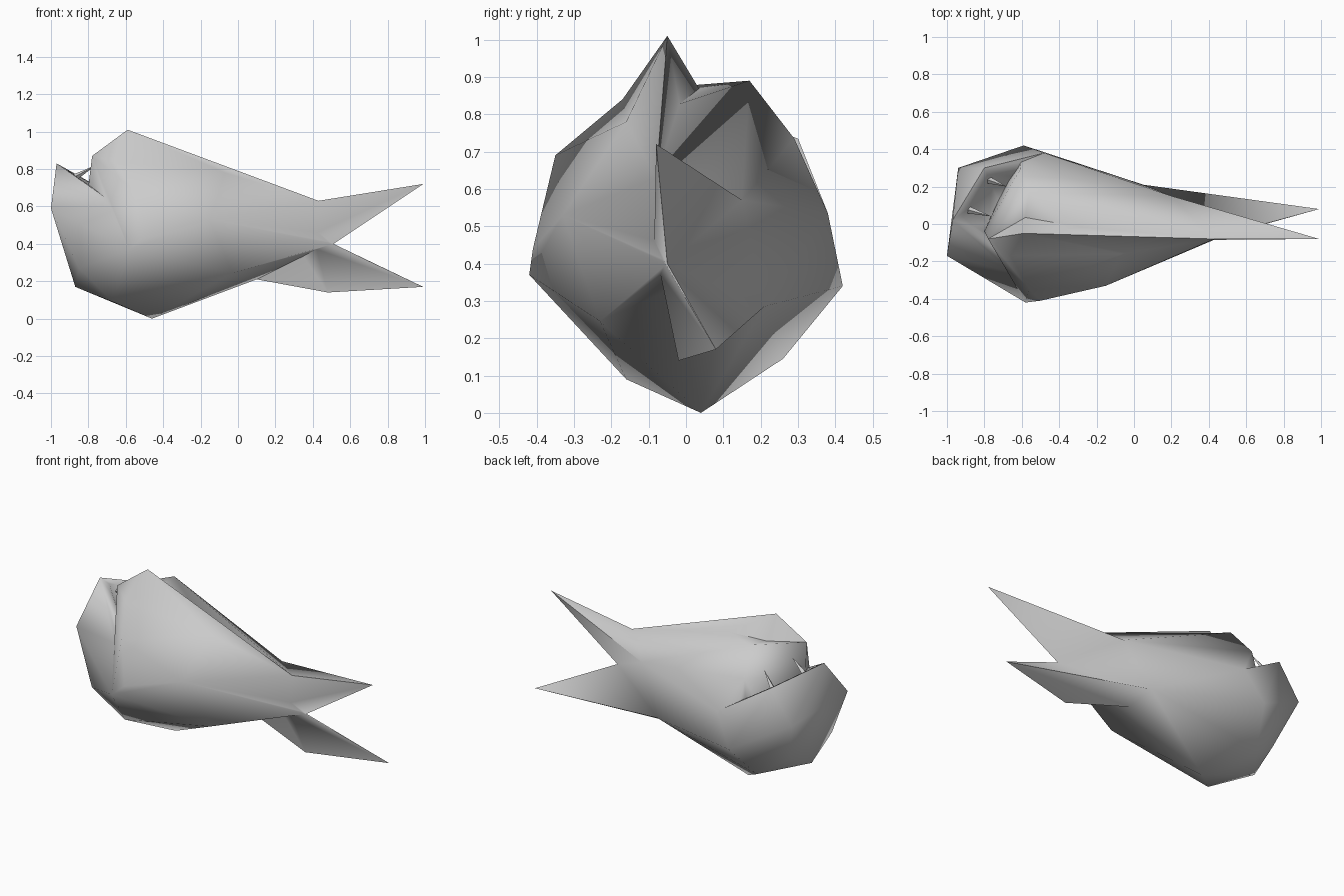
import bpy, bmesh
from math import radians
from mathutils import Vector

cube = bpy.data.objects.get("Cube")
if cube:
    bpy.data.objects.remove(cube)

grey = bpy.data.materials.new("plain_grey")
grey.use_nodes = True
grey.diffuse_color = (0.6, 0.6, 0.6, 1)
grey.node_tree.nodes["Principled BSDF"].inputs["Base Color"].default_value = (0.6, 0.6, 0.6, 1)

# Landmarks of the creature: head towards -x, forked tail towards +x
crest = (-.59, -.05, 1.01)
lip_tip = (-.78, -.08, .87)
lip_mid = (-.80, -.04, .71)
lip_back = (-.61, .29, .735)
brow_front = (-.66, -.17, .84)
brow_back = (-.56, .17, .89)
groove = (-.58, .04, .86)
cheek_front = (-.56, -.35, .69)
corner_front = (-.64, -.26, .60)
corner_back = (-.48, .38, .535)
side_front = (-.50, -.41, .44)
belly_front = (-.58, -.42, .37)
side_back = (-.59, .42, .34)
flank_front = (-.15, -.33, .53)
flank_top = (-.07, -.16, .78)
flank_low = (-.03, -.23, .245)
belly = (-.46, .04, 0)
chest_front = (-.67, -.16, .09)
chest_back = (-.67, .26, .145)
jaw_tip = (-.97, .02, .83)
jaw_rim_back = (-.80, .30, .735)
jaw_back = (-.94, .30, .53)
jaw_front = (-1, -.17, .59)
chin = (-.87, 0, .17)
chin_front = (-.85, -.23, .27)
chin_back = (-.85, .18, .26)
tail_top = (.43, -.08, .63)
tail_front = (.40, -.085, .45)
tail_back = (.20, .15, .57)
tail_back_low = (.05, .21, .285)
tail_under = (.10, .08, .21)
tail_low = (.48, -.02, .14)
fork = (.51, -.05, .40)
fin_edge = (.65, -.01, .64)
fin_tip_upper = (.99, -.08, .72)
fin_tip_lower = (.99, .08, .17)


def hull(name, points):
    """Closed solid wrapped around a few landmarks."""
    bm = bmesh.new()
    for p in points:
        bm.verts.new(p)
    res = bmesh.ops.convex_hull(bm, input=bm.verts)
    loose = set(res["geom_interior"] + res["geom_unused"])
    bmesh.ops.delete(bm, geom=[g for g in loose if isinstance(g, bmesh.types.BMVert)], context='VERTS')
    bmesh.ops.recalc_face_normals(bm, faces=bm.faces)
    mesh = bpy.data.meshes.new(name)
    bm.to_mesh(mesh)
    bm.free()
    obj = bpy.data.objects.new(name, mesh)
    obj.data.materials.append(grey)
    bpy.context.collection.objects.link(obj)
    return obj


def combine(obj, other, operation):
    """Apply a boolean and remove the helper."""
    mod = obj.modifiers.new("join", 'BOOLEAN')
    mod.operation, mod.object, mod.solver = operation, other, 'EXACT'
    bpy.context.view_layer.objects.active = obj
    bpy.ops.object.modifier_apply(modifier=mod.name)
    bpy.data.objects.remove(other)


def smooth(obj, angle):
    bpy.ops.object.select_all(action='DESELECT')
    obj.select_set(True)
    bpy.context.view_layer.objects.active = obj
    bpy.ops.object.shade_smooth_by_angle(angle=radians(angle))


# Trunk with the upper lip
body = hull("body", [
    lip_tip, lip_mid, lip_back, brow_front, brow_back, cheek_front, corner_front,
    corner_back, side_front, belly_front, side_back, flank_front, flank_top, flank_low,
    belly, chest_front, chest_back, tail_top, tail_front, tail_back, tail_back_low,
    tail_under, fork])

# Lower jaw, hollowed under its rim
rim = [jaw_tip, jaw_rim_back, corner_back, corner_front]
jaw = hull("jaw", rim + [jaw_back, jaw_front, chin, chin_front, chin_back, chest_front,
                         chest_back, belly, side_back, belly_front])
centre = sum((Vector(p) for p in rim), Vector()) / len(rim)
up = Vector((0, 0, 1))
inner = [centre + (Vector(p) - centre) * .93 for p in rim]
floor = [centre + (Vector(p) - centre) * .5 - up * .1 for p in rim]
combine(jaw, hull("cavity", [p + up * .05 for p in inner] + floor), 'DIFFERENCE')
combine(body, jaw, 'UNION')

# Back crest and the two tail fins
combine(body, hull("back_crest", [crest, lip_tip, brow_front, groove, tail_top,
                                  flank_top]), 'UNION')
combine(body, hull("upper_fin", [tail_top, fin_tip_upper, fin_edge, fork, tail_front,
                                 tail_back]), 'UNION')
combine(body, hull("lower_fin", [tail_front, fin_tip_lower, fork, tail_low, tail_back_low,
                                 tail_under]), 'UNION')
smooth(body, 65)

# Teeth: slim spikes leaning back from the jaw rim
teeth = [((-.90, .08, .74), (-.76, .04, .82)), ((-.79, .24, .66), (-.68, .20, .78)),
         ((-.66, -.24, .59), (-.75, -.12, .70))]
for i, (base, tip) in enumerate(teeth):
    base, tip = Vector(base), Vector(tip)
    side = (tip - base).cross(up).normalized() * .022
    lift = side.cross(tip - base).normalized() * .022
    hull(f"tooth_{i}", [base + side, base - side, base + lift, base - lift, tip])
